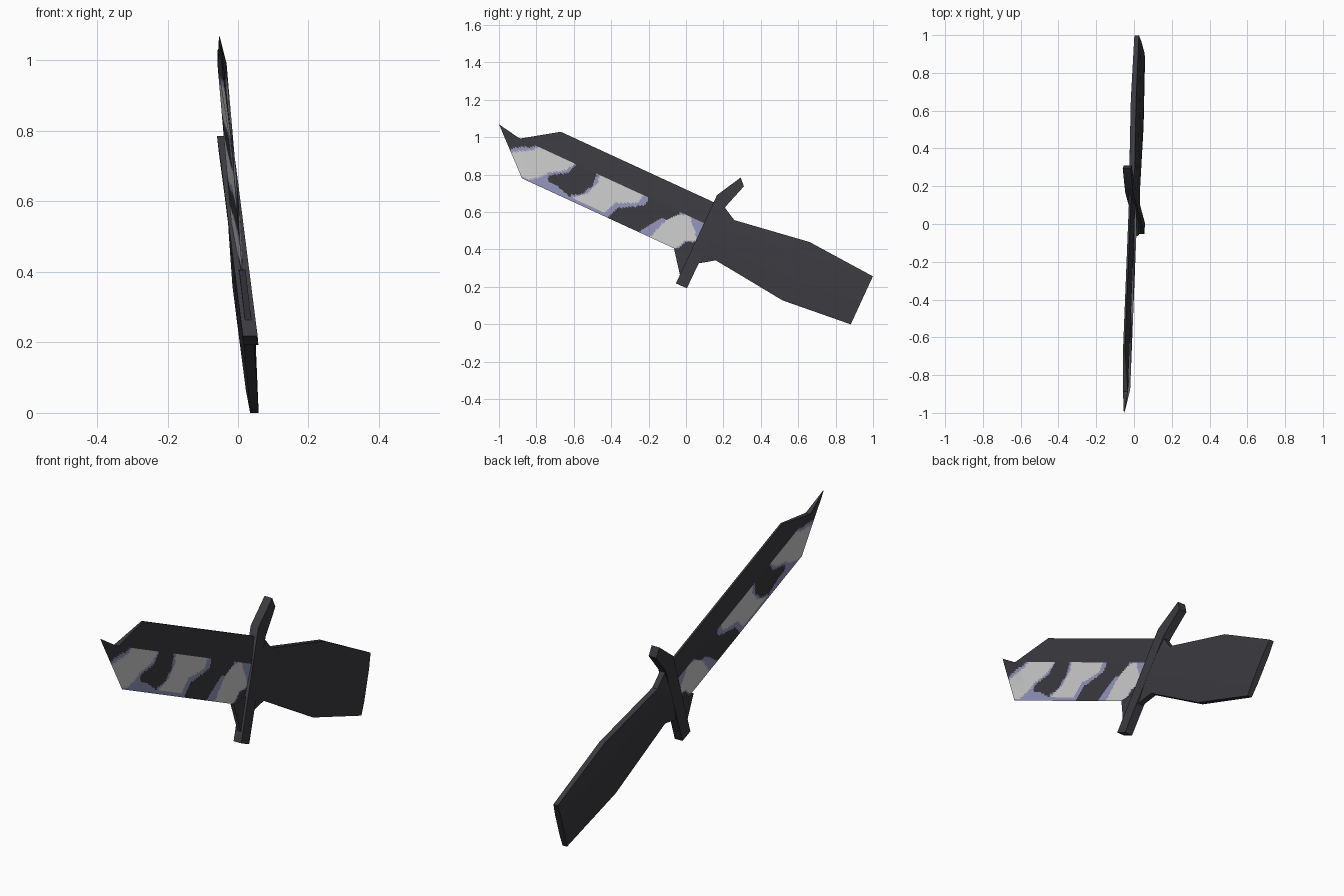
import bpy, bmesh, math
from mathutils import Vector

if "Cube" in bpy.data.objects:
    bpy.data.objects.remove(bpy.data.objects["Cube"], do_unlink=True)


def material(name, color):
    m = bpy.data.materials.new(name)
    m.use_nodes = True
    m.diffuse_color = (*color, 1)
    m.node_tree.nodes["Principled BSDF"].inputs["Base Color"].default_value = (*color, 1)
    return m


dark = material("charcoal", (.042, .042, .05))
lavender = material("lavender grey", (.29, .29, .49))
pale = material("pale grey", (.6, .6, .6))


def place(s, t, off):
    """Knife space (along the blade, across it, sideways) to the leaning pose."""
    y = -.877 + .908 * s + .418 * t
    z = .78 - .418 * s + .908 * t
    return Vector((.06 - .0153 * y - .12 * z + off, y, z))


def finish(name, bm, mats):
    bmesh.ops.remove_doubles(bm, verts=bm.verts, dist=1e-5)
    bmesh.ops.recalc_face_normals(bm, faces=bm.faces)
    mesh = bpy.data.meshes.new(name)
    bm.to_mesh(mesh)
    bm.free()
    for m in mats:
        mesh.materials.append(m)
    ob = bpy.data.objects.new(name, mesh)
    bpy.context.collection.objects.link(ob)
    bpy.ops.object.select_all(action='DESELECT')
    ob.select_set(True)
    bpy.context.view_layer.objects.active = ob
    bpy.ops.object.shade_smooth_by_angle(angle=math.radians(35))


def loft(name, rings):
    """Closed rings of knife-space points, joined and capped."""
    bm = bmesh.new()
    loops = [[bm.verts.new(place(*p)) for p in ring] for ring in rings]
    n = len(loops[0])
    for a, b in zip(loops, loops[1:]):
        for i in range(n):
            j = (i + 1) % n
            bm.faces.new((a[i], a[j], b[j], b[i]))
    bm.faces.new(loops[0])
    bm.faces.new(loops[-1])
    finish(name, bm, [dark])


def inside(s, t, poly):
    hit = False
    for (x1, y1), (x2, y2) in zip(poly, poly[1:] + poly[:1]):
        if (y1 > t) != (y2 > t) and s < x1 + (t - y1) * (x2 - x1) / (y2 - y1):
            hit = not hit
    return hit


# Camouflage patches, in hundredths of a unit along and across the blade
lavender_patches = [
    [(-13, 11), (-8, 15), (-3, 17), (0, 20), (24, 20), (21, 13), (13, 8),
     (12, 5), (19, 4), (27, 2), (27, -1), (-1, -1)],
    [(35, 20), (66, 20), (66, 15), (62, 12), (53, 7), (50, -1), (24, -1),
     (28, 3), (33, 6), (36, 13)],
    [(68, -1), (72, 5), (77, 12), (82, 13), (85, 20), (106, 21), (104, 10),
     (94, 6), (91, -1)],
]
pale_patches = [
    [(-11, 10), (-7, 13), (-1, 16), (1, 19), (22, 19), (20, 14), (12, 9),
     (9, 5), (4, 1), (-1, 1)],
    [(37, 20), (63, 19), (62, 14), (51, 9), (48, 2), (29, 2), (35, 7), (38, 14)],
    [(75, -1), (77, 5), (79, 11), (84, 17), (89, 20), (94, 15), (99, 9),
     (93, 6), (90, -1)],
]


def camo(s, t):
    s, t = s * 100, t * 100
    if any(inside(s, t, p) for p in pale_patches):
        return 2
    return int(any(inside(s, t, p) for p in lavender_patches))


# Cutting bevel: both sides share the sharp edge
RIDGE, THICK, COLS, ROWS = .19, .013, 130, 22


def bevel_point(i, j):
    t = RIDGE * j / ROWS
    front = -1.1 * t
    s = front + (1 - front) * i / COLS
    return s, t, THICK * (t / RIDGE) * min(1, .15 + (s - front) / .15)


bm = bmesh.new()
for side in (-1, 1):
    grid = []
    for i in range(COLS + 1):
        col = []
        for j in range(ROWS + 1):
            s, t, h = bevel_point(i, j)
            col.append(bm.verts.new(place(s, t, side * h)))
        grid.append(col)
    for i in range(COLS):
        for j in range(ROWS):
            f = bm.faces.new((grid[i][j], grid[i + 1][j], grid[i + 1][j + 1], grid[i][j + 1]))
            s, t, h = bevel_point(i + .5, j + .5)
            f.material_index = camo(s, t)
finish("blade_edge", bm, [dark, lavender, pale])


# Thick back of the blade, sloping up to a narrow spine
def spine_ring(low, high):
    return [(low, RIDGE, -THICK), (low, RIDGE, THICK), (high, .313, .005), (high, .313, -.005)]


loft("blade_spine", [spine_ring(-.097, .084), spine_ring(1, 1)])

# Upswept point
loft("blade_point", [
    [(-.097, .188, -THICK), (-.097, .188, THICK), (-.209, RIDGE, .002), (-.209, RIDGE, -.002)],
    [(-.231, .21, -.001), (-.231, .21, .001), (-.232, .211, .001), (-.232, .211, -.001)],
])

# Heel of the blade, running down to the guard
loft("blade_heel", [[(.895, 0, x), (.985, -.118, x), (1, .05, x)] for x in (-.009, .009)])

# Cross guard with its upper arm bent back
guard_path = [(.983, -.166, 1.047, -.165), (.985, .355, 1.053, .32), (1.061, .494, 1.096, .457)]
loft("guard", [[(a, b, -.021), (a, b, .021), (c, d, .021), (c, d, -.021)]
               for a, b, c, d in guard_path])


# Grip: flared collar, narrow neck, wide belly and flat butt
def grip_ring(s, low, high, rim, belly):
    a, b = low + .25 * (high - low), low + .75 * (high - low)
    half = [(s, high, rim), (s, b, belly), (s, a, belly), (s, low, rim)]
    return half + [(p, t, -x) for p, t, x in reversed(half)]


loft("handle", [
    grip_ring(1.045, -.02, .315, .014, .02),
    grip_ring(1.125, .035, .272, .014, .022),
    grip_ring(1.54, -.01, .334, .014, .023),
    grip_ring(1.924, .026, .309, .012, .016),
])
